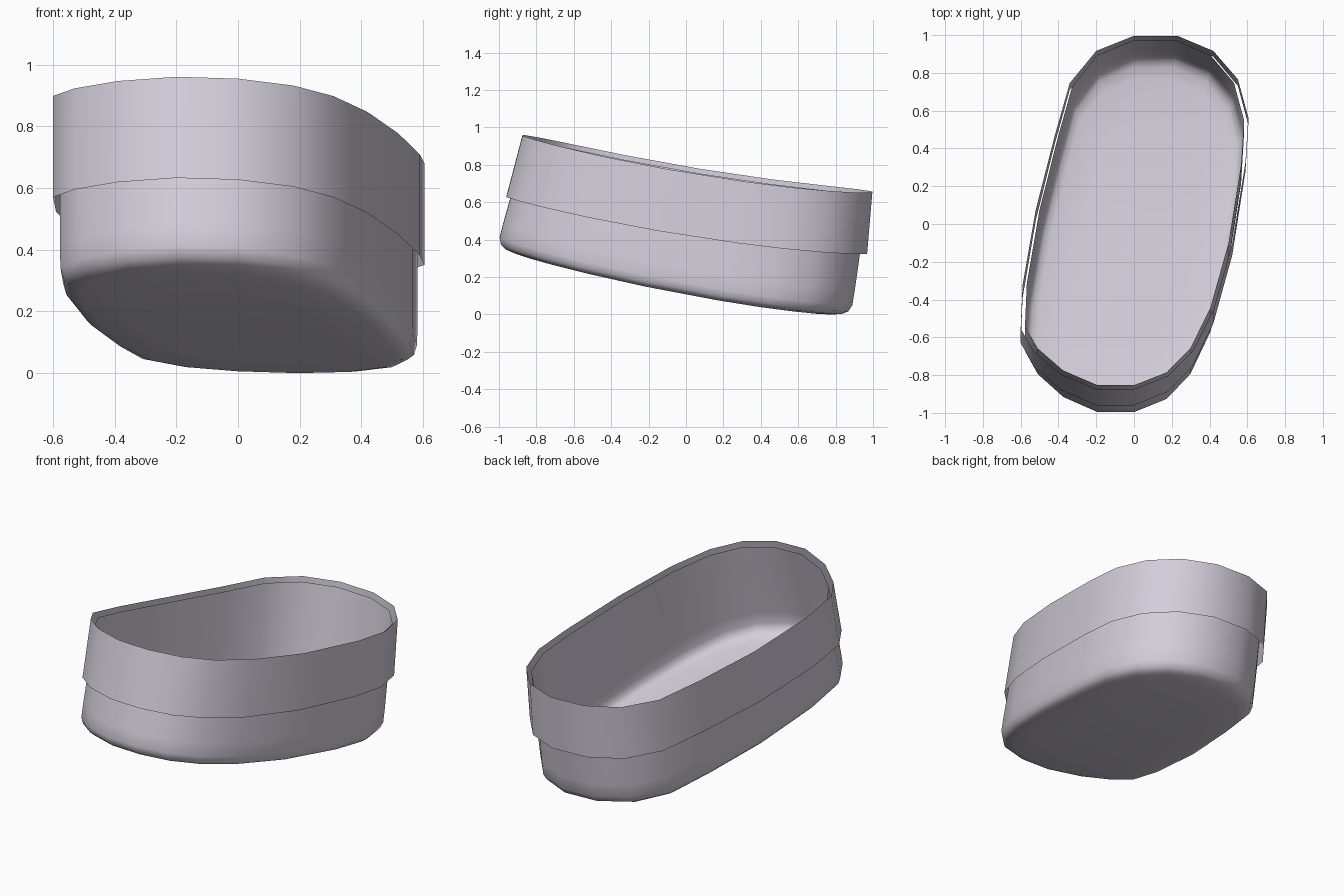
import bpy, bmesh

if "Cube" in bpy.data.objects:
    bpy.data.objects.remove(bpy.data.objects["Cube"])

# Skewed oval outline of the top rim (x, y)
RIM = [(-0.2, -0.87), (0, -0.87), (0.18, -0.80), (0.31, -0.67), (0.42, -0.45),
       (0.52, -0.10), (0.59, 0.33), (0.605, 0.57), (0.55, 0.77), (0.42, 0.92),
       (0.23, 1.0), (0, 1.0), (-0.2, 0.92), (-0.34, 0.75), (-0.42, 0.47),
       (-0.52, 0.08), (-0.59, -0.32), (-0.60, -0.55), (-0.53, -0.67), (-0.39, -0.79)]

mat = bpy.data.materials.new("pale_lavender_grey")
mat.diffuse_color = (0.65, 0.62, 0.70, 1)
mat.use_nodes = True
mat.node_tree.nodes["Principled BSDF"].inputs["Base Color"].default_value = mat.diffuse_color


def place(x, y, d, lean, deepen):
    """Sagging, tilted rim height minus depth d; walls lean towards the front."""
    d *= deepen[0] + deepen[1] * y
    z = 0.785 - 0.165 * y + 0.047 * y * y - 0.03 * x - d
    return (x, y - d * (lean[0] - lean[1] * y), z)


def scaled(pts, sx, sy, cy):
    return [(x * sx, cy + (y - cy) * sy) for x, y in pts]


def loft(name, rings, lean, deepen, cap=False):
    bm = bmesh.new()
    loops = [[bm.verts.new(place(x, y, d, lean, deepen)) for x, y in pts] for pts, d in rings]
    n = len(RIM)
    for a, b in zip(loops, loops[1:]):
        for i in range(n):
            j = (i + 1) % n
            bm.faces.new((a[j], a[i], b[i], b[j]))
    if cap:
        bm.faces.new(loops[-1][::-1])
    for f in bm.faces:
        f.smooth = True
    me = bpy.data.meshes.new(name)
    bm.to_mesh(me)
    bm.free()
    me.materials.append(mat)
    ob = bpy.data.objects.new(name, me)
    bpy.context.collection.objects.link(ob)
    return ob


# Outer band: thin open sheet around the upper half
band = loft("outer_band", [(RIM, 0), (RIM, 0.328)], (0.18, 0.095), (1, 0))

# Tub: slightly inset wall, rounded bottom edge and floor
inner = scaled(RIM, 0.962, 0.975, 0.2)
profile = [(0.025, 1), (0.25, 1), (0.51, 1), (0.59, 0.998), (0.625, 0.98),
           (0.643, 0.945), (0.652, 0.88), (0.655, 0.6), (0.655, 0.3), (0.655, 0.08)]
tub = loft("tub", [(scaled(inner, s, s, 0.05), d) for d, s in profile],
           (0.215, 0.076), (0.965, 0.058), True)

# Stand on the ground, centred
vs = [v.co for o in (band, tub) for v in o.data.vertices]
zmin = min(v.z for v in vs)
yc = (min(v.y for v in vs) + max(v.y for v in vs)) / 2
for v in vs:
    v.z -= zmin
    v.y -= yc
